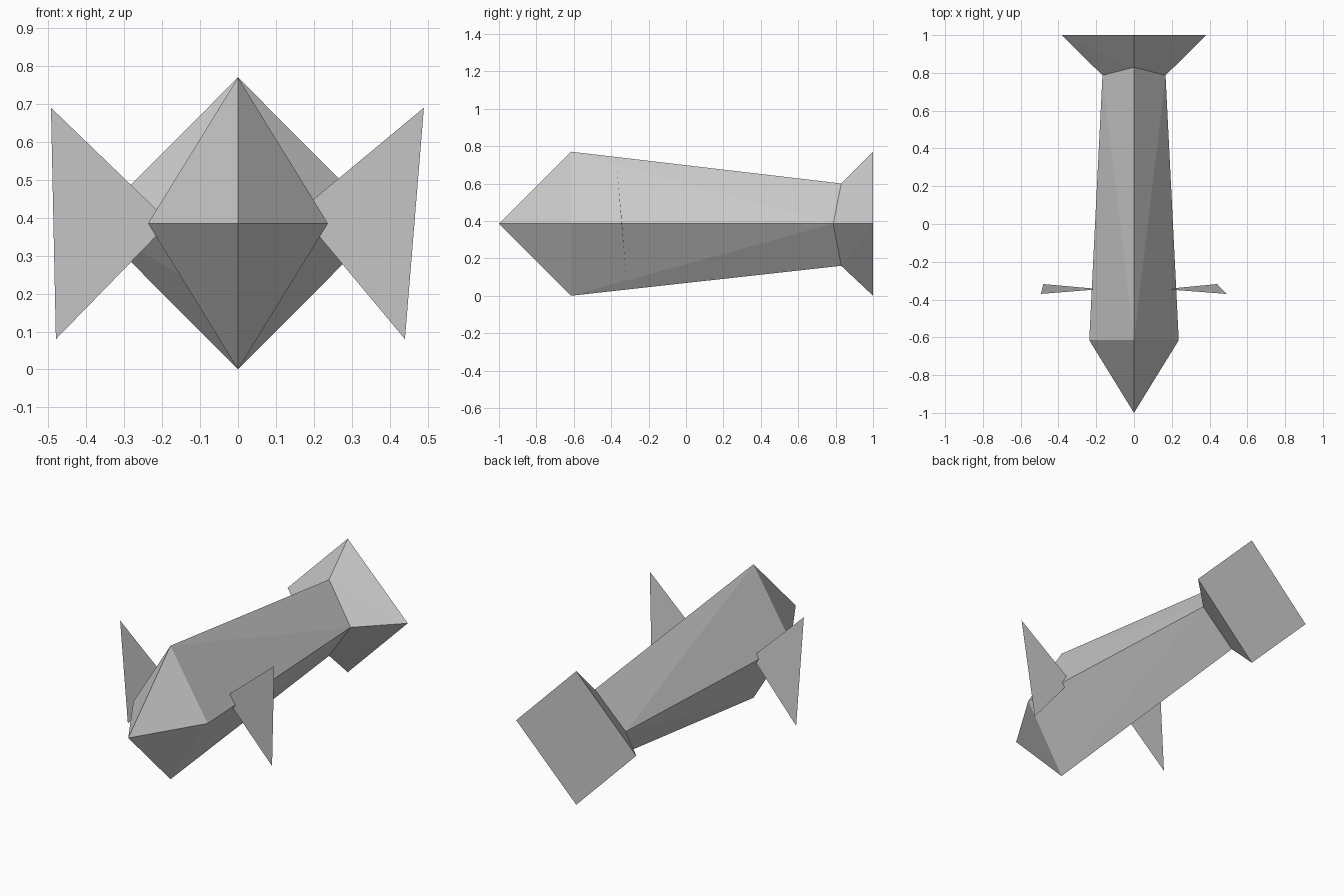
import bpy, bmesh

if "Cube" in bpy.data.objects:
    bpy.data.objects.remove(bpy.data.objects["Cube"])

MID = 0.385  # height of the fish's centre line


def ring(half_w, y_side, top, bottom, y_ridge):
    """Diamond cross-section: right, top, left, bottom."""
    return [(half_w, y_side, MID), (0, y_ridge, top),
            (-half_w, y_side, MID), (0, y_ridge, bottom)]


def finish(name, bm):
    mesh = bpy.data.meshes.new(name)
    bm.to_mesh(mesh)
    bm.free()
    obj = bpy.data.objects.new(name, mesh)
    bpy.context.collection.objects.link(obj)
    return obj


def loft(name, a, b, cap=False):
    """Join two diamonds, or a single point and a diamond."""
    bm = bmesh.new()
    va = [bm.verts.new(p) for p in a]
    vb = [bm.verts.new(p) for p in b]
    for i in range(4):
        j = (i + 1) % 4
        if len(va) == 1:
            bm.faces.new((va[0], vb[i], vb[j]))
        else:
            # triangles keep the sides flat where the rings are bent
            if i % 2:
                bm.faces.new((va[i], vb[i], vb[j]))
                bm.faces.new((va[i], vb[j], va[j]))
            else:
                bm.faces.new((va[i], vb[i], va[j]))
                bm.faces.new((va[j], vb[i], vb[j]))
    if cap:
        bm.faces.new(vb)
    bmesh.ops.recalc_face_normals(bm, faces=bm.faces)
    return finish(name, bm)


head = ring(0.237, -0.615, 0.77, 0.0, -0.615)
waist = ring(0.167, 0.787, 0.60, 0.16, 0.83)
tail_end = ring(0.383, 1.0, 0.77, 0.0, 1.0)

# Pointed nose, tapering body and flared tail with flat back
loft("nose", [(0, -1.0, MID)], head)
loft("body", head, waist)
loft("tail", waist, tail_end, cap=True)

# Thin side fins, slightly twisted and not quite mirrored
fins = {
    "right_fin": [(0.16, -0.345, 0.416), (0.49, -0.37, 0.69), (0.44, -0.318, 0.08)],
    "left_fin": [(-0.18, -0.345, 0.388), (-0.493, -0.37, 0.69), (-0.48, -0.318, 0.08)],
}
for name, pts in fins.items():
    bm = bmesh.new()
    bm.faces.new([bm.verts.new(p) for p in pts])
    finish(name, bm)
